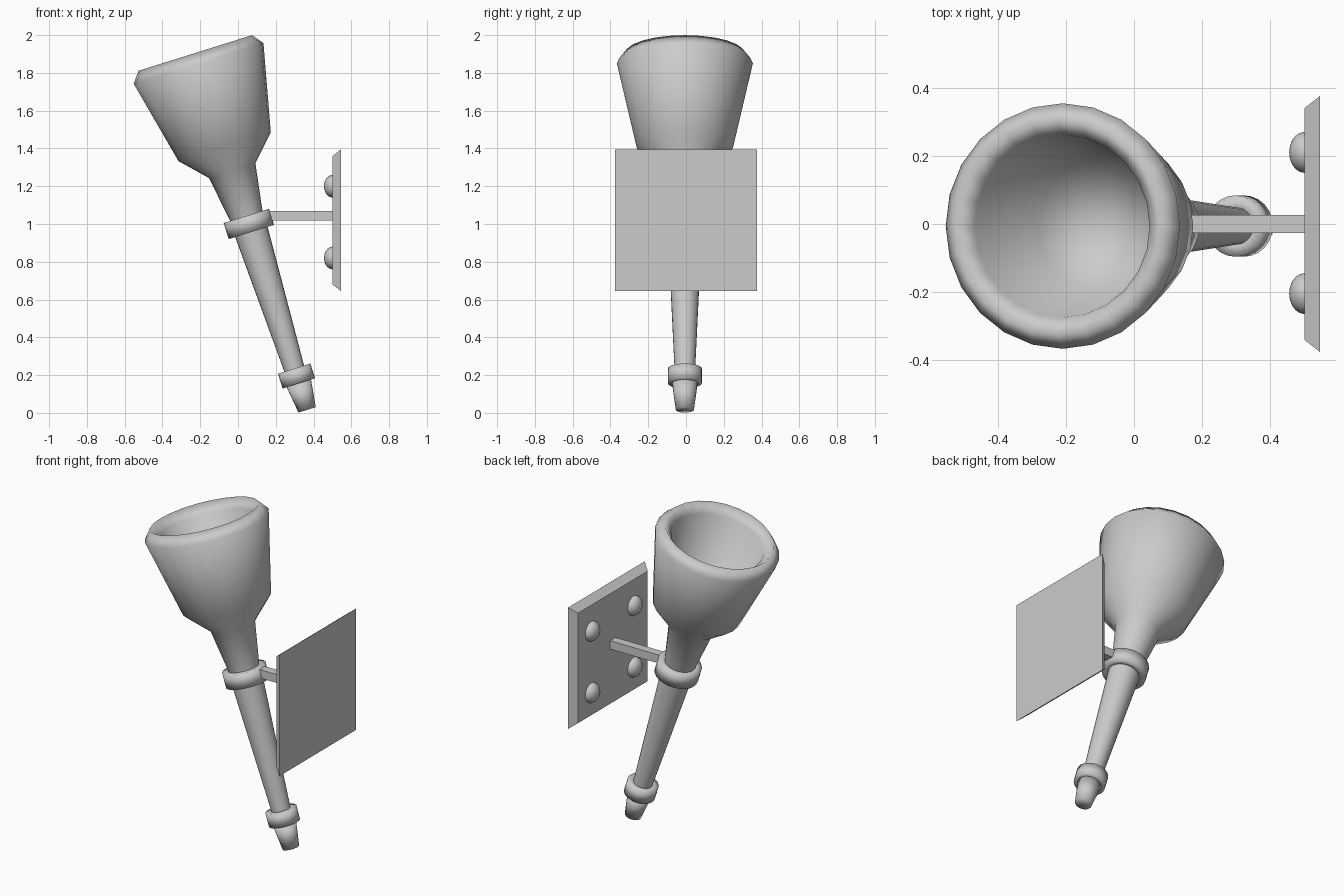
import bpy, bmesh, math
from mathutils import Matrix

if "Cube" in bpy.data.objects:
    bpy.data.objects.remove(bpy.data.objects["Cube"])

TILT = Matrix.Translation((0.366, -0.006, 0.016)) @ Matrix.Rotation(math.radians(-17.4), 4, 'Y')


def finish(name, bm, smooth):
    bmesh.ops.recalc_face_normals(bm, faces=bm.faces)
    for f in bm.faces:
        f.smooth = smooth
    me = bpy.data.meshes.new(name)
    bm.to_mesh(me)
    bm.free()
    ob = bpy.data.objects.new(name, me)
    bpy.context.collection.objects.link(ob)
    return ob


def lathe(name, profile, matrix, sides=24):
    """Revolve (radius, height) points around local z, then place."""
    bm = bmesh.new()
    vs = [bm.verts.new((r, 0, h)) for r, h in profile]
    es = [bm.edges.new(p) for p in zip(vs, vs[1:])]
    bmesh.ops.spin(bm, geom=vs + es, cent=(0, 0, 0), axis=(0, 0, 1),
                   angle=math.tau, steps=sides, use_duplicate=False)
    bmesh.ops.remove_doubles(bm, verts=bm.verts, dist=1e-4)
    bm.transform(matrix)
    return finish(name, bm, True)


def box(name, x0, x1, a0, a1, z):
    """Square bar along x with half sizes a0 at x0 and a1 at x1."""
    bm = bmesh.new()
    bmesh.ops.create_cube(bm, size=2)
    for v in bm.verts:
        back = v.co.x > 0
        a = a1 if back else a0
        v.co = (x1 if back else x0, v.co.y * a, z + v.co.z * a)
    return finish(name, bm, False)


def collar(name, r, inner, h0, h1):
    lathe(name, [(inner, h0), (r, h0), (r, h1), (inner, h1), (inner, h0)], TILT)


# Torch: tip, handle and collars along the tilted axis
lathe("handle_tip", [(0, 0), (0.048, 0), (0.068, 0.15), (0, 0.15)], TILT)
collar("lower_collar", 0.09, 0.04, 0.147, 0.229)
lathe("handle", [(0.053, 0.19), (0.092, 1.03)], TILT)
collar("upper_collar", 0.126, 0.07, 0.987, 1.076)

# Hollow cup with neck, flared wall, rolled rim and inner bowl
lathe("torch_cup", [(0.082, 1.03), (0.129, 1.327), (0.256, 1.46), (0.36, 1.922),
                    (0.315, 1.98), (0.268, 1.925), (0.19, 1.56), (0, 1.47)], TILT)

# Wall bracket
box("bracket_arm", 0.12, 0.51, 0.026, 0.026, 1.044)
box("wall_plate", 0.5, 0.545, 0.34, 0.375, 1.02)

# Four domed studs facing the torch
dome = [(0.06 * math.cos(a), 0.045 * math.sin(a))
        for a in (math.radians(90 * i / 5) for i in range(6))]
for i, y in enumerate((-0.204, 0.21)):
    for j, z in enumerate((0.82, 1.2)):
        place = Matrix.Translation((0.5, y, z)) @ Matrix.Rotation(-math.pi / 2, 4, 'Y')
        lathe(f"stud_{i}_{j}", dome, place, 16)
